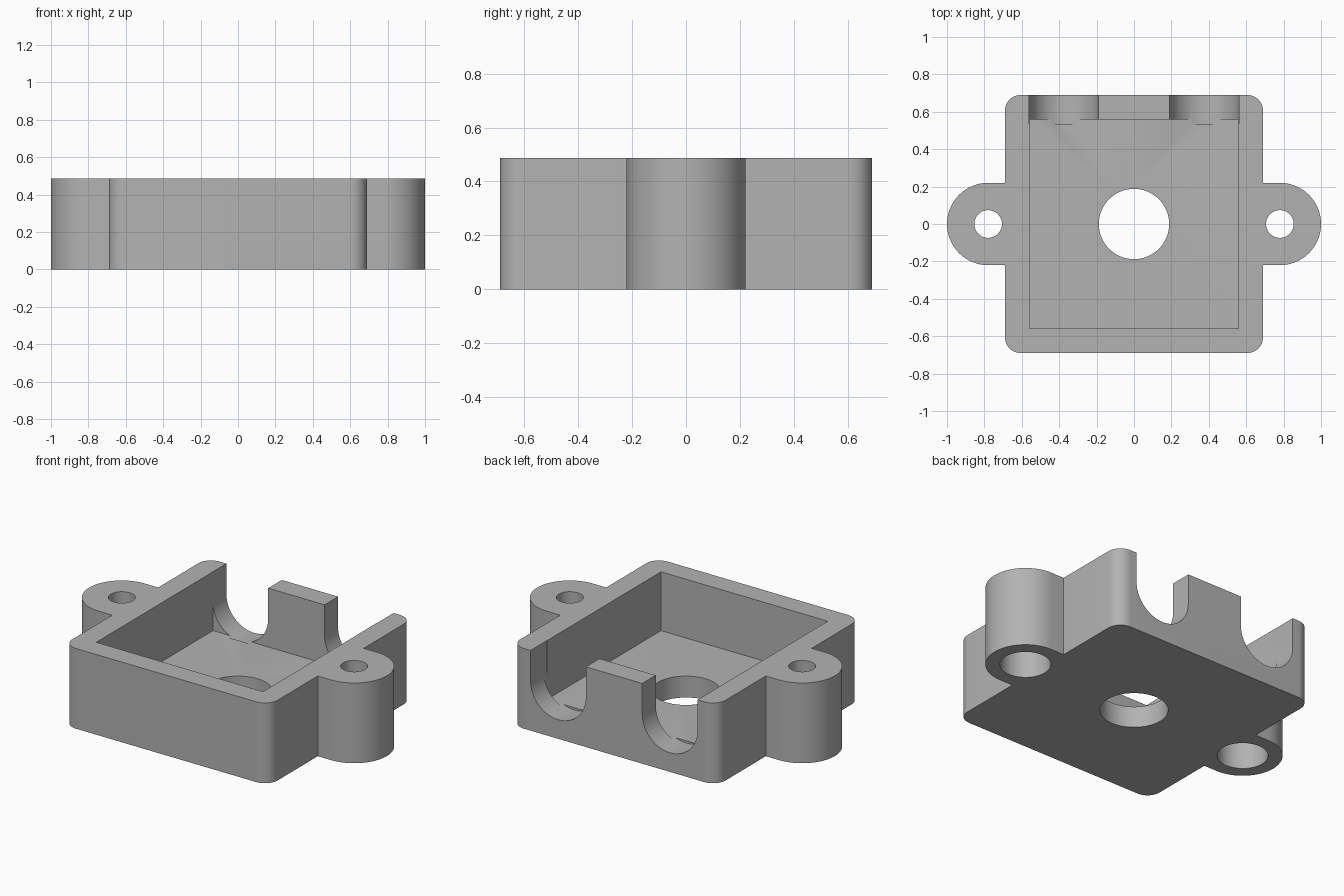
import bpy, bmesh
from math import pi, cos, sin
from mathutils import Vector

if "Cube" in bpy.data.objects:
    bpy.data.objects.remove(bpy.data.objects["Cube"])

HEIGHT, HALF, INNER, FLOOR = 0.487, 0.69, 0.56, 0.13
EAR_X, EAR_R, CORNER = 0.78, 0.22, 0.085
SLOT_X, SLOT_R, SLOT_BOTTOM = 0.375, 0.186, 0.116

grey = bpy.data.materials.new("grey_plastic")
grey.use_nodes = True
colour = (0.45, 0.45, 0.45, 1)
grey.diffuse_color = colour
grey.node_tree.nodes["Principled BSDF"].inputs["Base Color"].default_value = colour


def arc(cx, cy, r, start, end, steps):
    """Points along an arc, angles in half turns."""
    angles = [pi * (start + (end - start) * i / steps) for i in range(steps + 1)]
    return [(cx + r * cos(a), cy + r * sin(a)) for a in angles]


def prism(name, outline, offset, direction):
    """Extrude a closed outline; along z it lies in xy, along y it lies in xz."""
    bm = bmesh.new()
    upright = direction[1] != 0
    verts = [bm.verts.new(Vector((a, 0, b) if upright else (a, b, 0)) + Vector(offset))
             for a, b in outline]
    face = bm.faces.new(verts)
    ext = bmesh.ops.extrude_face_region(bm, geom=[face])
    moved = [v for v in ext["geom"] if isinstance(v, bmesh.types.BMVert)]
    bmesh.ops.translate(bm, verts=moved, vec=direction)
    bmesh.ops.recalc_face_normals(bm, faces=bm.faces)
    mesh = bpy.data.meshes.new(name)
    bm.to_mesh(mesh)
    bm.free()
    obj = bpy.data.objects.new(name, mesh)
    bpy.context.collection.objects.link(obj)
    mesh.materials.append(grey)
    return obj


def cut(target, cutter):
    """Subtract the cutter from the target, then discard it."""
    cutter.hide_render = True
    mod = target.modifiers.new("cut", "BOOLEAN")
    mod.operation, mod.solver, mod.object = "DIFFERENCE", "EXACT", cutter
    bpy.context.view_layer.objects.active = target
    bpy.ops.object.modifier_apply(modifier=mod.name)
    bpy.data.objects.remove(cutter)


def circle(x, r):
    return arc(x, 0, r, 0, 2, 64)[:-1]


# Rounded square body with a mounting ear on each side, as one outline
c = HALF - CORNER
right_half = (arc(c, -c, CORNER, -0.5, 0, 10)
              + [(HALF, -EAR_R)] + arc(EAR_X, 0, EAR_R, -0.5, 0.5, 40) + [(HALF, EAR_R)]
              + arc(c, c, CORNER, 0, 0.5, 10))
outline = right_half + [(-x, -y) for x, y in right_half]
housing = prism("housing", outline, (0, 0, 0), (0, 0, HEIGHT))

# Open square cavity and the round hole through its floor
square = [(-INNER, -INNER), (INNER, -INNER), (INNER, INNER), (-INNER, INNER)]
cut(housing, prism("cavity_cutter", square, (0, 0, FLOOR), (0, 0, 1)))
cut(housing, prism("floor_hole_cutter", circle(0, 0.188), (0, 0, -0.2), (0, 0, 1)))

for side in (-1, 1):
    # Screw hole with a wide counterbore from below
    x = side * EAR_X
    cut(housing, prism("screw_hole_cutter", circle(x, 0.074), (0, 0, -0.2), (0, 0, 1)))
    cut(housing, prism("counterbore_cutter", circle(x, 0.14), (0, 0, -0.2), (0, 0, 0.48)))

    # U-shaped cable slot in the back wall, just grazing the floor
    x = side * SLOT_X
    slot = arc(x, SLOT_BOTTOM + SLOT_R, SLOT_R, 1, 2, 36)
    slot += [(x + SLOT_R, 1), (x - SLOT_R, 1)]
    cut(housing, prism("slot_cutter", slot, (0, 0.535, 0), (0, 0.4, 0)))

# Smooth curved walls, keep all corners crisp
bpy.ops.object.select_all(action="DESELECT")
housing.select_set(True)
bpy.context.view_layer.objects.active = housing
bpy.ops.object.shade_smooth_by_angle(angle=pi / 6)
